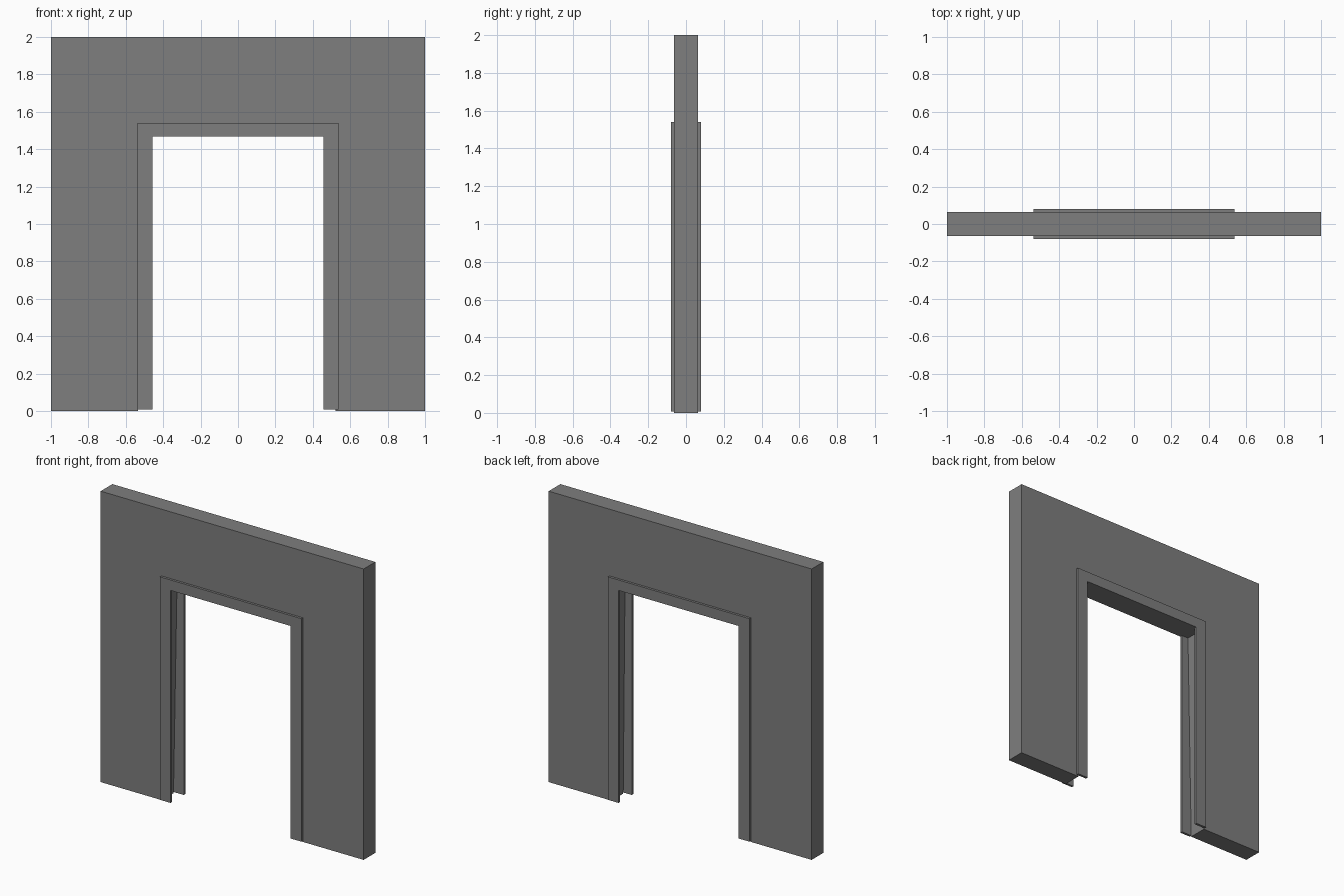
import bpy, bmesh

if "Cube" in bpy.data.objects:
    bpy.data.objects.remove(bpy.data.objects["Cube"])

grey = bpy.data.materials.new("plain_grey")
grey.diffuse_color = (0.21, 0.21, 0.21, 1)
grey.use_nodes = True
grey.node_tree.nodes["Principled BSDF"].inputs["Base Color"].default_value = grey.diffuse_color


def extrude_profile(name, points, y0, y1):
    """Extrude an outline drawn in x, z from y0 to y1."""
    bm = bmesh.new()
    face = bm.faces.new([bm.verts.new((x, y0, z)) for x, z in points])
    result = bmesh.ops.extrude_face_region(bm, geom=[face])
    moved = [v for v in result["geom"] if isinstance(v, bmesh.types.BMVert)]
    bmesh.ops.translate(bm, vec=(0, y1 - y0, 0), verts=moved)
    bmesh.ops.recalc_face_normals(bm, faces=bm.faces)
    mesh = bpy.data.meshes.new(name)
    bm.to_mesh(mesh)
    bm.free()
    mesh.materials.append(grey)
    obj = bpy.data.objects.new(name, mesh)
    bpy.context.collection.objects.link(obj)
    return obj


WALL_Y, TRIM_Y = 0.0635, 0.080
HEAD = 1.469

# Wall with a slightly tapered doorway
extrude_profile("wall", [
    (-1, 0), (-0.535, 0), (-0.508, HEAD), (0.508, HEAD),
    (0.522, 0), (1, 0), (1, 2), (-1, 2)], -WALL_Y, WALL_Y)

# Door casing on both faces of the wall
IN, OUT, TOP, FOOT = 0.457, 0.538, 1.541, 0.008
casing = [(-OUT, FOOT), (-IN, FOOT), (-IN, HEAD), (IN, HEAD),
          (IN, FOOT), (OUT, FOOT), (OUT, TOP), (-OUT, TOP)]
for name, side in (("front_casing", -1), ("back_casing", 1)):
    extrude_profile(name, casing, side * WALL_Y, side * TRIM_Y)
